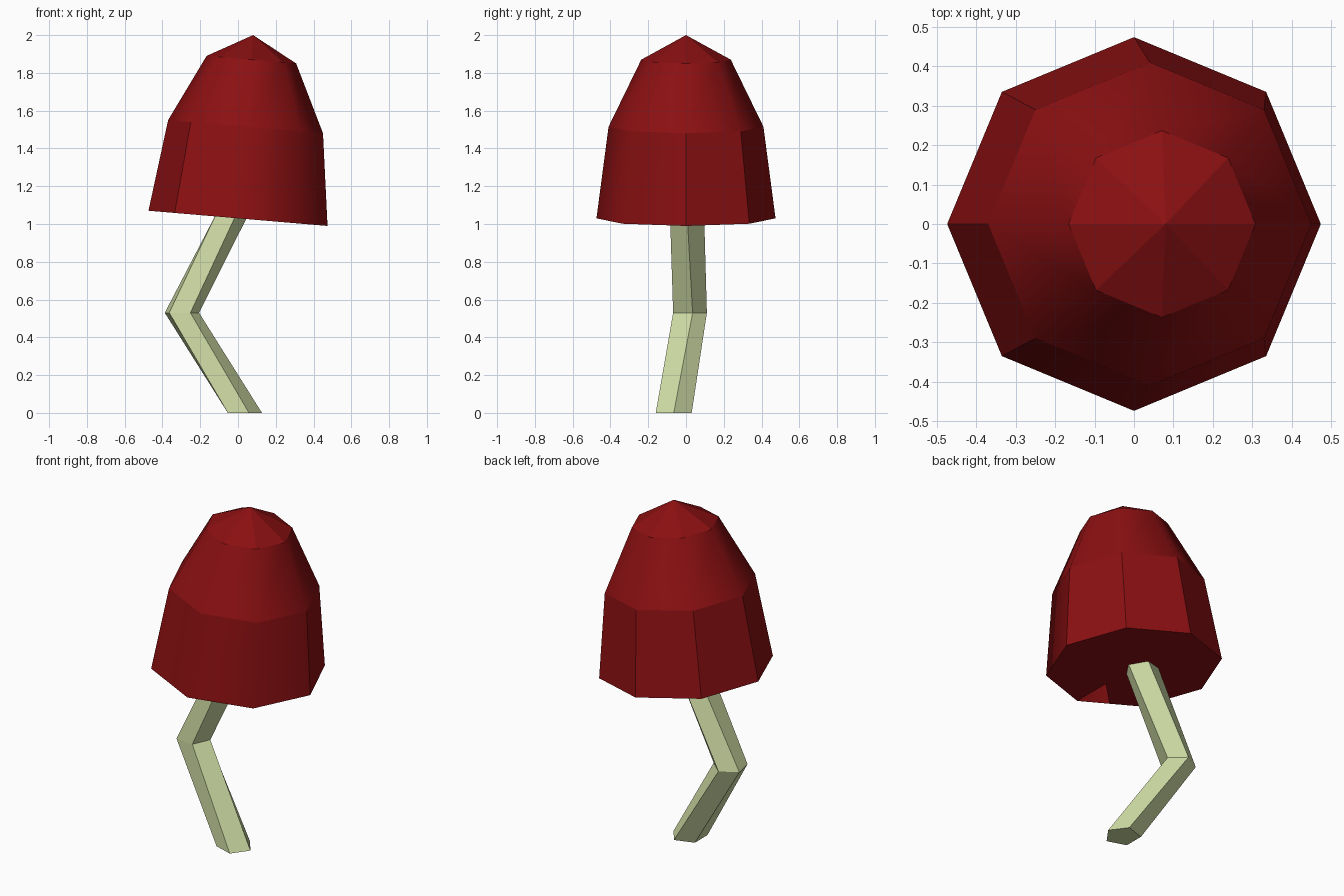
import bpy
import bmesh
from math import sin, cos, radians, tau
from mathutils import Vector

default_cube = bpy.data.objects.get("Cube")
if default_cube:
    bpy.data.objects.remove(default_cube, do_unlink=True)


def make_material(name, rgb):
    mat = bpy.data.materials.new(name)
    mat.use_nodes = True
    mat.diffuse_color = (*rgb, 1)
    bsdf = mat.node_tree.nodes["Principled BSDF"]
    bsdf.inputs["Base Color"].default_value = (*rgb, 1)
    return mat


def add_ring(bm, sides, center, radius, turn=0.0, tilt=0.0):
    """Regular polygon of vertices; tilt lowers the +x side."""
    c = Vector(center)
    ring = []
    for i in range(sides):
        a = tau * i / sides + radians(turn)
        ring.append(bm.verts.new(c + radius * Vector((cos(a), sin(a), -tilt * cos(a)))))
    return ring


def bridge(bm, low, high):
    n = len(low)
    return [bm.faces.new((low[i], low[(i + 1) % n], high[(i + 1) % n], high[i]))
            for i in range(n)]


def finish(bm, name, mat):
    mesh = bpy.data.meshes.new(name)
    bm.to_mesh(mesh)
    bm.free()
    mesh.materials.append(mat)
    obj = bpy.data.objects.new(name, mesh)
    bpy.context.collection.objects.link(obj)
    return obj


cap_red = make_material("deep red", (0.26, 0.005, 0.006))
stem_green = make_material("pale green", (0.63, 0.72, 0.38))

# Bent five-sided stem, its top end sunk into the cap
bm = bmesh.new()
stem = [add_ring(bm, 5, (0.027, -0.065, 0), 0.1),
        add_ring(bm, 5, (-0.3, 0.015, 0.53), 0.096, turn=12),
        add_ring(bm, 5, (-0.03, 0.005, 1.07), 0.095)]
for low, high in zip(stem, stem[1:]):
    bridge(bm, low, high)
bm.faces.new(reversed(stem[0]))
bm.faces.new(stem[-1])
finish(bm, "stem", stem_green)

# Leaning eight-sided cap
bm = bmesh.new()
brim = add_ring(bm, 8, (0, 0, 1.03), 0.474, tilt=0.085)
shoulder = add_ring(bm, 8, (0.04, 0, 1.515), 0.41, tilt=0.085)
crown = add_ring(bm, 8, (0.071, 0, 1.87), 0.237, tilt=0.085)
skirt_faces = bridge(bm, brim, shoulder)
dome_faces = bridge(bm, shoulder, crown)

# Faceted tip
tip = bm.verts.new((0.08, 0, 2))
for a, b in zip(crown, crown[1:] + crown[:1]):
    bm.faces.new((a, b, tip))

# Underside, with a small open notch at the front corner
hub = bm.verts.new((0, 0, 1.03))
for i in range(8):
    a, b = brim[i], brim[(i + 1) % 8]
    if i == 5:
        inner = bm.verts.new((hub.co + b.co) / 2)
        outer = bm.verts.new((a.co + b.co) / 2)
        bm.faces.new((hub, inner, outer, a))
    else:
        bm.faces.new((hub, b, a))

# Soft dome and soft front skirt, with creases at each level
for face in dome_faces + skirt_faces[5:]:
    face.smooth = True
for ring in (brim, shoulder, crown):
    for a, b in zip(ring, ring[1:] + ring[:1]):
        bm.edges.get((a, b)).smooth = False
finish(bm, "cap", cap_red)
